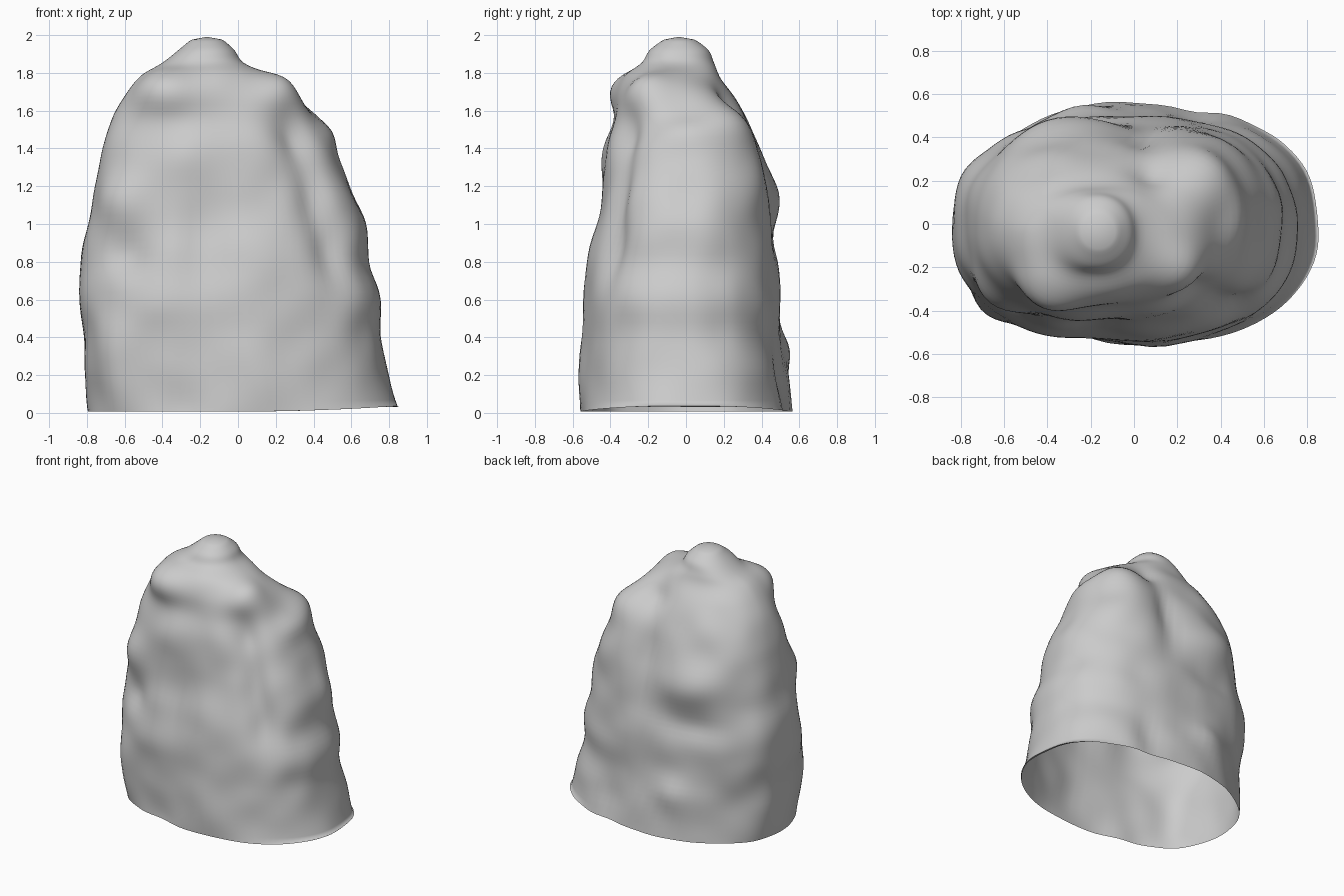
import bpy, bmesh, math
from mathutils import Vector, noise

# Height, left, right, front, back extents of the rock
PROFILE = [
    (0.00, -0.79, 0.85, -0.55, 0.55),
    (0.20, -0.81, 0.80, -0.54, 0.53),
    (0.40, -0.82, 0.75, -0.54, 0.50),
    (0.60, -0.84, 0.75, -0.54, 0.50),
    (0.80, -0.84, 0.70, -0.51, 0.49),
    (1.00, -0.80, 0.67, -0.46, 0.45),
    (1.20, -0.76, 0.59, -0.44, 0.44),
    (1.40, -0.72, 0.49, -0.42, 0.39),
    (1.55, -0.67, 0.40, -0.38, 0.33),
    (1.68, -0.59, 0.31, -0.36, 0.25),
    (1.78, -0.51, 0.18, -0.31, 0.18),
    (1.85, -0.41, 0.03, -0.23, 0.15),
    (1.92, -0.32, -0.02, -0.19, 0.12),
    (1.975, -0.25, -0.08, -0.12, 0.05),
]
TOP = (-0.165, -0.04, 2.0)

# Lumps and hollows: x, y, z, horizontal radius, vertical radius, amount
BUMPS = [
    (-0.38, -0.33, 1.70, 0.18, 0.11, 0.07),    # upper front brow
    (0.20, -0.20, 1.70, 0.11, 0.10, 0.06),     # front right crown
    (0.33, 0.22, 1.50, 0.17, 0.15, 0.07),      # right shoulder
    (0.35, 0.35, 1.20, 0.20, 0.25, 0.04),      # back right lobe
    (0.04, 0.42, 1.30, 0.09, 0.30, -0.06),     # back crease
    (0.08, 0.24, 1.65, 0.10, 0.12, -0.04),
    (-0.33, 0.42, 1.14, 0.22, 0.17, 0.07),     # back belly
    (-0.35, 0.46, 0.85, 0.25, 0.10, -0.04),
    (-0.22, 0.50, 0.33, 0.13, 0.12, 0.05),     # low back knob
    (-0.62, -0.30, 1.12, 0.15, 0.15, 0.06),    # left front lump
    (-0.60, -0.38, 0.83, 0.13, 0.12, -0.05),
    (-0.65, -0.38, 0.30, 0.13, 0.28, 0.04),    # low left ridge
    (-0.30, -0.42, 1.35, 0.14, 0.12, 0.03),
    (0.12, -0.48, 0.85, 0.17, 0.20, 0.03),
    (-0.18, -0.47, 0.80, 0.12, 0.30, -0.03),
    (0.10, -0.52, 0.20, 0.15, 0.20, 0.03),
    (0.30, -0.31, 1.45, 0.10, 0.15, -0.05),    # front right crease
    (0.40, -0.36, 1.15, 0.09, 0.20, -0.05),
    (0.48, -0.38, 0.85, 0.09, 0.20, -0.04),
    (0.45, 0.00, 1.46, 0.15, 0.09, 0.04),
    (-0.30, -0.45, 0.05, 0.14, 0.15, -0.03),
    (0.28, 0.48, 0.10, 0.10, 0.30, -0.04),     # back foot hollow
    (-0.60, 0.38, 0.20, 0.15, 0.20, -0.03),
    (-0.12, 0.53, 0.00, 0.15, 0.20, 0.02),
]


def spline(t):
    i = min(int(t), len(PROFILE) - 2)
    f = t - i
    p = [PROFILE[max(0, min(len(PROFILE) - 1, i + k))] for k in (-1, 0, 1, 2)]
    return [0.5 * (2*b + (c-a)*f + (2*a-5*b+4*c-d)*f*f + (3*b-a-3*c+d)*f**3)
            for a, b, c, d in zip(*p)]


# Loft rounded rings, open underneath
SIDES, STEPS = 96, 5
bm = bmesh.new()
rings = []
for k in range((len(PROFILE) - 1) * STEPS + 1):
    z, xl, xr, yf, yb = spline(k / STEPS)
    cx, cy = (xl + xr) / 2, (yf + yb) / 2
    power = 2 / (2.0 + 0.4 * min(1, max(0, (2.0 - z) / 0.3)))
    ring = []
    for j in range(SIDES):
        a = 2 * math.pi * j / SIDES
        c, s = math.cos(a), math.sin(a)
        x = cx + math.copysign(abs(c) ** power, c) * (xr - xl) / 2
        y = cy + math.copysign(abs(s) ** power, s) * (yb - yf) / 2
        ring.append(bm.verts.new((x, y, z)))
    rings.append(ring)
for lower, upper in zip(rings, rings[1:]):
    for j in range(SIDES):
        n = (j + 1) % SIDES
        bm.faces.new((lower[j], lower[n], upper[n], upper[j]))
tip = bm.verts.new(TOP)
for j in range(SIDES):
    bm.faces.new((rings[-1][j], rings[-1][(j + 1) % SIDES], tip))
bm.normal_update()

# Push lumps out and hollows in, plus light weathering
moves = []
for v in bm.verts:
    p = v.co
    d = 0.0
    for x, y, z, r, rz, amount in BUMPS:
        q = ((p.x - x)**2 + (p.y - y)**2) / r**2 + ((p.z - z) / rz)**2
        d += amount * math.exp(-q)
    d += 0.016 * noise.noise(p * 4.5) * min(1, (2.0 - p.z) / 0.2)
    moves.append(v.normal * d)
for v, m in zip(bm.verts, moves):
    v.co += m

# Slightly uneven bottom rim
for v in rings[0]:
    v.co.z = 0.004 + 0.035 * max(0, v.co.x / 0.86) ** 2

mesh = bpy.data.meshes.new("rock_shell")
bm.to_mesh(mesh)
bm.free()
rock = bpy.data.objects.new("rock_shell", mesh)
bpy.context.collection.objects.link(rock)
for f in mesh.polygons:
    f.use_smooth = True

# Relax the surface
relax = rock.modifiers.new("relax", 'SMOOTH')
relax.factor = 0.4
relax.iterations = 2
